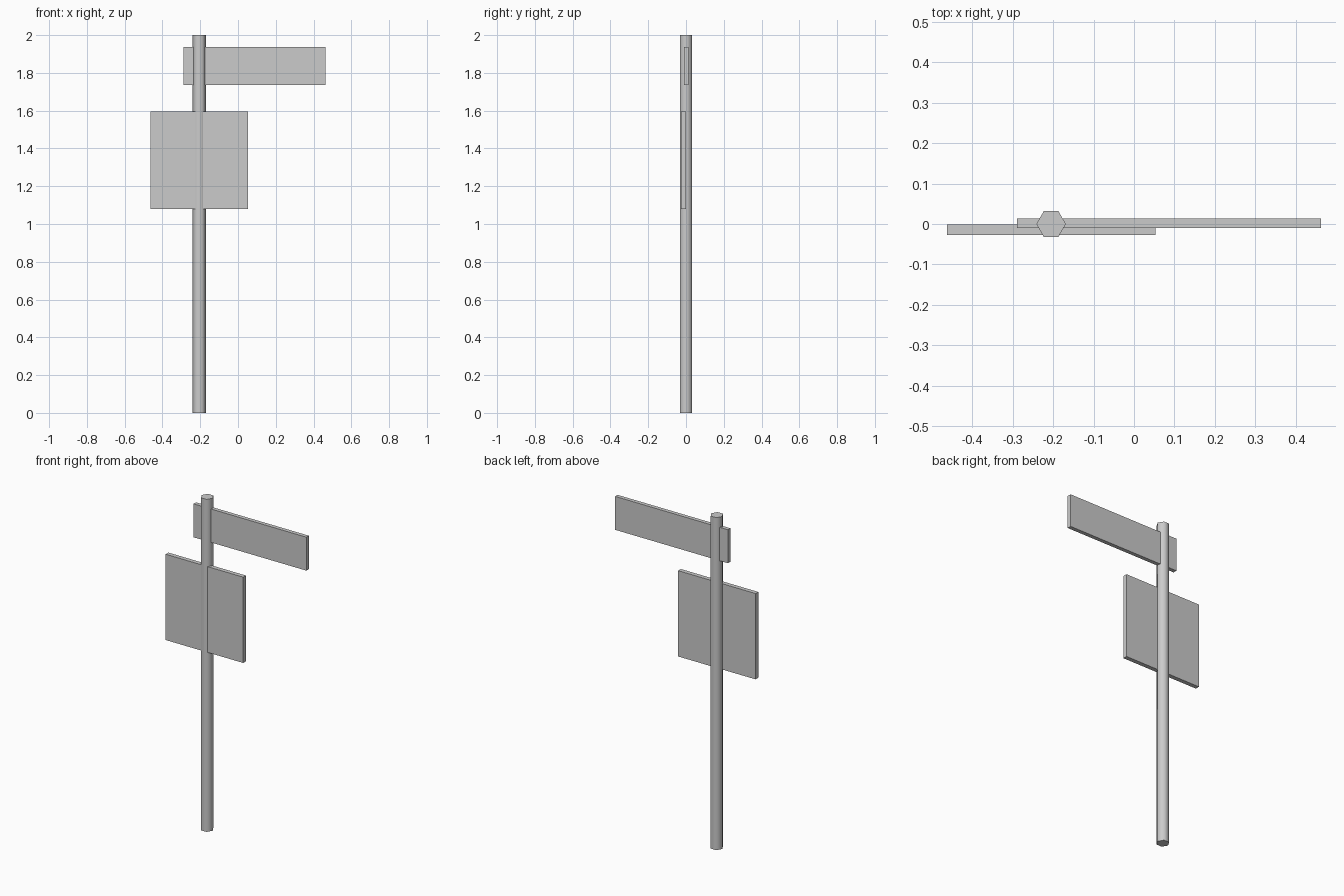
import bpy
import math

if "Cube" in bpy.data.objects:
    bpy.data.objects.remove(bpy.data.objects["Cube"])


def board(name, x, y, z):
    """Flat box given by its (min, max) range on each axis."""
    ranges = (x, y, z)
    bpy.ops.mesh.primitive_cube_add(size=1, location=[(a + b) / 2 for a, b in ranges])
    ob = bpy.context.object
    ob.name = name
    ob.scale = [b - a for a, b in ranges]
    bpy.ops.object.transform_apply(location=False, rotation=False, scale=True)
    return ob


# Six-sided post, corners pointing left and right, smooth sides with sharp caps
bpy.ops.mesh.primitive_cylinder_add(vertices=6, radius=0.0365, depth=2,
                                    location=(-0.205, 0, 1),
                                    rotation=(0, 0, math.radians(30)))
post = bpy.context.object
post.name = "post"
bpy.ops.object.transform_apply(location=False, rotation=True, scale=False)
bpy.ops.object.shade_smooth_by_angle(angle=math.radians(65))

# Long direction board at the top
board("upper_sign", (-0.289, 0.462), (-0.010, 0.014), (1.737, 1.938))

# Square notice board below, set slightly forward
board("lower_sign", (-0.462, 0.053), (-0.027, -0.001), (1.079, 1.595))
